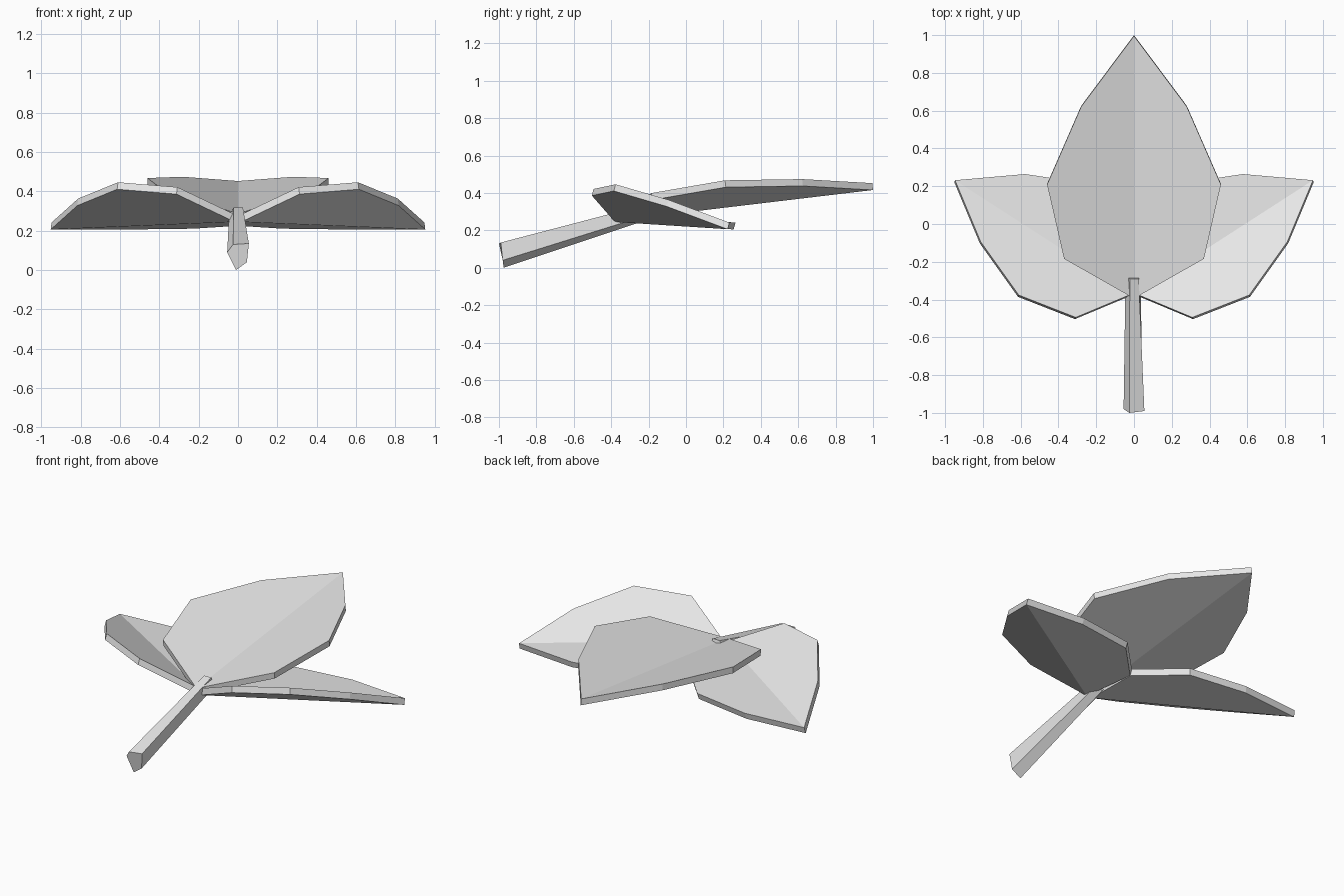
import bpy, bmesh
from math import radians
from mathutils import Matrix

cube = bpy.data.objects.get("Cube")
if cube:
    bpy.data.objects.remove(cube, do_unlink=True)

grey = bpy.data.materials.new("light grey")
grey.use_nodes = True
colour = (0.8, 0.8, 0.8, 1)
grey.diffuse_color = colour
grey.node_tree.nodes["Principled BSDF"].inputs["Base Color"].default_value = colour


def finish(name, bm):
    bmesh.ops.recalc_face_normals(bm, faces=bm.faces)
    mesh = bpy.data.meshes.new(name)
    bm.to_mesh(mesh)
    bm.free()
    mesh.materials.append(grey)
    obj = bpy.data.objects.new(name, mesh)
    bpy.context.collection.objects.link(obj)
    return obj


# Leaflet: two flat halves folded up from a straight midrib, with thickness
LENGTH, FOLD, THICK = 1.4, 0.235, 0.037
RIM = [(0.222, 0.37), (0.62, 0.46), (1.03, 0.28)]


def leaflet(name, base, yaw, pitch, roll, scale):
    bm = bmesh.new()
    layers = []
    for z in (0, THICK):
        ends = [bm.verts.new((x * scale, 0, z)) for x in (0, LENGTH)]
        sides = [[bm.verts.new((x * scale, s * y * scale, FOLD * y * scale + z))
                  for x, y in RIM] for s in (1, -1)]
        for side in sides:
            bm.faces.new([ends[0], *side, ends[1]])
        layers.append([ends[0], *sides[0], ends[1], *reversed(sides[1])])
    low, high = layers
    for i in range(len(low)):
        bm.faces.new((low[i - 1], low[i], high[i], high[i - 1]))
    turn = (Matrix.Translation(base)
            @ Matrix.Rotation(radians(yaw), 4, 'Z')
            @ Matrix.Rotation(radians(-pitch), 4, 'Y')
            @ Matrix.Rotation(radians(roll), 4, 'X'))
    bm.transform(turn)
    return finish(name, bm)


leaflet("centre_leaflet", (0, -0.39, 0.25), 90, 6.8, 0, 1)
leaflet("left_leaflet", (0.017, -0.38, 0.245), 32.8, -2, -15.9, 0.795)
leaflet("right_leaflet", (-0.017, -0.38, 0.245), 147.2, -2, 15.9, 0.795)

# Stem: tapered five-sided rod rising to the leaflets
bm = bmesh.new()
cut_end = [(-0.01, -0.975, 0), (0.045, -0.98, 0.04), (0.055, -0.99, 0.135),
           (-0.025, -1, 0.13), (-0.055, -0.98, 0.09)]
leaf_end = [(0, -0.27, 0.235), (0.035, -0.275, 0.26), (0.025, -0.29, 0.318),
            (-0.022, -0.29, 0.318), (-0.045, -0.28, 0.28)]
rings = [[bm.verts.new(p) for p in ring] for ring in (cut_end, leaf_end)]
for ring in rings:
    bm.faces.new(ring)
a, b = rings
for i in range(len(a)):
    bm.faces.new((a[i - 1], a[i], b[i], b[i - 1]))
finish("stem", bm)
